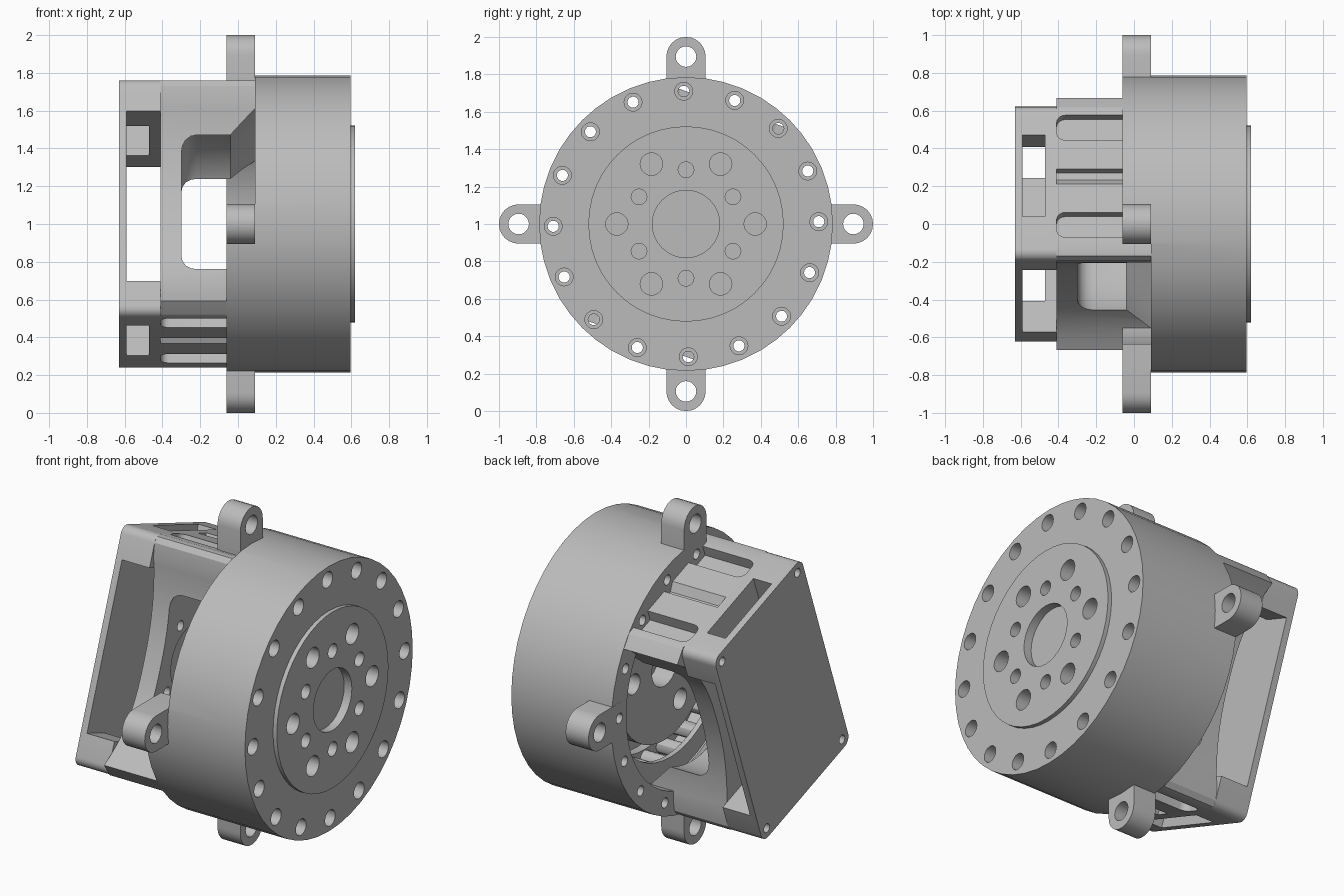
import bpy, bmesh
from math import sin, cos, pi, radians

if "Cube" in bpy.data.objects:
    bpy.data.objects.remove(bpy.data.objects["Cube"])

grey = bpy.data.materials.new("machined_grey")
grey.use_nodes = True
grey.diffuse_color = (0.5, 0.5, 0.5, 1)
grey.node_tree.nodes["Principled BSDF"].inputs["Base Color"].default_value = (0.5, 0.5, 0.5, 1)

TILT = radians(20)


# Frames: (p, q, r) to world, the main axis runs along x at z = 1
def straight(p, q, r):
    return (r, p, 1 + q)


def tilted(p, q, r):
    return (r, p * cos(TILT) + q * sin(TILT), 1 - p * sin(TILT) + q * cos(TILT))


def across_ends(x, w, u):
    return tilted(w, u, x)


# Profiles
def circle(radius, p=0, q=0, n=20):
    return [(p + radius * cos(2 * pi * i / n), q + radius * sin(2 * pi * i / n)) for i in range(n)]


def rounded(p0, p1, q0, q1, r=0.0):
    if r == 0:
        return [(p0, q0), (p1, q0), (p1, q1), (p0, q1)]
    pts = []
    corners = [(p1 - r, q1 - r), (p0 + r, q1 - r), (p0 + r, q0 + r), (p1 - r, q0 + r)]
    for k, (cp, cq) in enumerate(corners):
        for i in range(6):
            a = pi / 2 * (k + i / 5)
            pts.append((cp + r * cos(a), cq + r * sin(a)))
    return pts


def polar(count, radius, start=0.0):
    return [(radius * cos(start + 2 * pi * i / count), radius * sin(start + 2 * pi * i / count))
            for i in range(count)]


def loft(name, stacks, frame=straight):
    """Each stack is a list of (position, outline) sections, skinned and capped."""
    bm = bmesh.new()
    for sections in stacks:
        rows = [[bm.verts.new(frame(p, q, r)) for p, q in pts] for r, pts in sections]
        bm.faces.new(rows[0])
        bm.faces.new(rows[-1])
        for low, high in zip(rows, rows[1:]):
            for i in range(len(low)):
                j = (i + 1) % len(low)
                bm.faces.new((low[i], low[j], high[j], high[i]))
    bmesh.ops.recalc_face_normals(bm, faces=bm.faces)
    mesh = bpy.data.meshes.new(name)
    bm.to_mesh(mesh)
    bm.free()
    mesh.materials.append(grey)
    obj = bpy.data.objects.new(name, mesh)
    bpy.context.collection.objects.link(obj)
    return obj


def solid(name, profiles, r0, r1, frame=straight):
    return loft(name, [[(r0, pts), (r1, pts)] for pts in profiles], frame)


def carve(obj, tool, operation="DIFFERENCE"):
    tool.hide_render = True
    mod = obj.modifiers.new("cut", "BOOLEAN")
    mod.object, mod.operation, mod.solver = tool, operation, "EXACT"
    bpy.context.view_layer.objects.active = obj
    bpy.ops.object.modifier_apply(modifier=mod.name)
    bpy.data.objects.remove(tool)


def cut(obj, profiles, r0, r1, frame=straight):
    carve(obj, solid("cutter", profiles, r0, r1, frame))


parts = []
screws = polar(16, 0.71, radians(1))
screw_holes = [circle(0.03, p, q, 14) for p, q in screws]

# Gear drum with back bore, corner notch and ring of counterbored screws
drum = solid("gear_drum", [circle(0.785, n=48)], -0.06, 0.595)
cut(drum, [circle(0.645, n=48)], -0.2, 0.32)
cut(drum, [rounded(-0.9, -0.105, 0.105, 0.9)], -0.2, 0.09)
cut(drum, screw_holes, -0.2, 0.7)
cut(drum, [circle(0.048, p, q, 16) for p, q in screws], 0.49, 0.7)
cut(drum, [circle(0.5, n=48)], 0.52, 0.7)
parts.append(drum)

# Output flange with centre recess and two bolt circles
flange = solid("output_flange", [circle(0.522, n=48)], 0.5, 0.62)
cut(flange, [circle(0.18, n=32)], 0.57, 0.7)
cut(flange, [circle(0.06, p, q) for p, q in polar(6, 0.37)]
    + [circle(0.042, p, q) for p, q in polar(6, 0.29, pi / 6)], 0.54, 0.7)
parts.append(flange)

# Mounting lugs
for i, side in enumerate(("left", "top", "right", "bottom")):
    a = i * pi / 2

    def turned(p, q, r, a=a):
        return straight(p * cos(a) - q * sin(a), p * sin(a) + q * cos(a), r)

    arc = [(0.895 + 0.105 * cos(t), 0.105 * sin(t))
           for t in [-pi / 2 + pi * k / 12 for k in range(13)]]
    lug = solid("mounting_lug_" + side, [[(0.7, -0.105)] + arc + [(0.7, 0.105)]], -0.061, 0.089, turned)
    cut(lug, [circle(0.055, 0.895, 0)], -0.2, 0.2, turned)
    cut(lug, screw_holes, -0.2, 0.2)
    parts.append(lug)

# Bracket with scooped long sides; opposite corners are alike
half = [(-0.39, 0.667), (-0.42, 0.655), (-0.433, 0.62)]
for k in range(23):
    u = 0.55 - k * 0.05
    half.append((-0.3 - (0.14 * (u / 0.6) ** 2 if u > 0 else 0.19 * (-u / 0.613) ** 3), u))
half += [(-0.49, -0.613), (-0.49, -0.667)]
outline = half + [(-w, -u) for w, u in half]
bracket = solid("bracket", [outline], -0.41, 0.089, tilted)
carve(bracket, solid("cutter", [circle(0.783, n=48)], -0.5, 0.2), "INTERSECT")
# Flared bore that breaks through the long sides
bore = [(-0.3, 0.435), (-0.294, 0.466), (-0.277, 0.492), (-0.25, 0.509), (-0.22, 0.515),
        (-0.04, 0.515), (0.1, 0.655)]
carve(bracket, loft("cutter", [[(x, circle(r, n=48)) for x, r in bore]]))
cut(bracket, [circle(0.2, n=32)] + [circle(0.03, p, q, 12) for p, q in polar(4, 0.26, pi / 4)],
    -0.5, -0.2, tilted)
cut(bracket, screw_holes, -0.1, 0.2)
# Screw pockets and centre groove in both end walls
for s in (-1, 1):
    pockets = (s * 0.3, s * -0.247)
    cut(bracket, [rounded(-0.41, -0.06, w - 0.07, w + 0.07, 0.045) for w in pockets],
        s * 0.6, s * 0.9, across_ends)
    cut(bracket, [rounded(-0.17, -0.06, w - 0.07, w + 0.07) for w in pockets],
        s * 0.6, s * 0.9, across_ends)
    cut(bracket, [[(s * -0.04, s * 0.69), (s * 0.07, s * 0.69), (s * 0.06, s * 0.625), (s * 0.02, s * 0.625)]],
        -0.5, -0.06, tilted)
parts.append(bracket)

# Motor cage with closed back, open long sides and slotted ends
cage = solid("motor_cage", [rounded(-0.433, 0.433, -0.667, 0.667, 0.05)], -0.63, -0.41, tilted)
cut(cage, [rounded(-0.6, 0.6, -0.48, 0.48)], -0.59, -0.3, tilted)
for s in (-1, 1):
    cut(cage, [rounded(-0.59, -0.47, min(s * -0.2, s * 0.26), max(s * -0.2, s * 0.26))],
        s * 0.3, s * 0.9, across_ends)
cut(cage, [circle(0.026, w, u, 14) for w in (-0.375, 0.375) for u in (-0.61, 0.61)],
    -0.7, -0.55, tilted)
parts.append(cage)

# Inner bearing: two rings, rollers and carrier
for name, x0, x1 in (("bearing_ring_back", 0.1, 0.13), ("bearing_ring_front", 0.27, 0.325)):
    ring = solid(name, [circle(0.65, n=48)], x0, x1)
    cut(ring, [circle(0.53, n=48)], 0, 0.4)
    parts.append(ring)
parts.append(solid("bearing_rollers", [circle(0.045, p, q, 12) for p, q in polar(24, 0.58)], 0.12, 0.28))
carrier = solid("planet_carrier", [circle(0.44, n=40)], 0.14, 0.33)
cut(carrier, [circle(0.12)] + [circle(0.06, p, q) for p, q in polar(3, 0.29)], 0, 0.26)
parts.append(carrier)

# Smooth round walls, keep edges sharp
for obj in bpy.context.selected_objects:
    obj.select_set(False)
for obj in parts:
    obj.select_set(True)
bpy.context.view_layer.objects.active = drum
bpy.ops.object.shade_smooth_by_angle(angle=radians(30))
